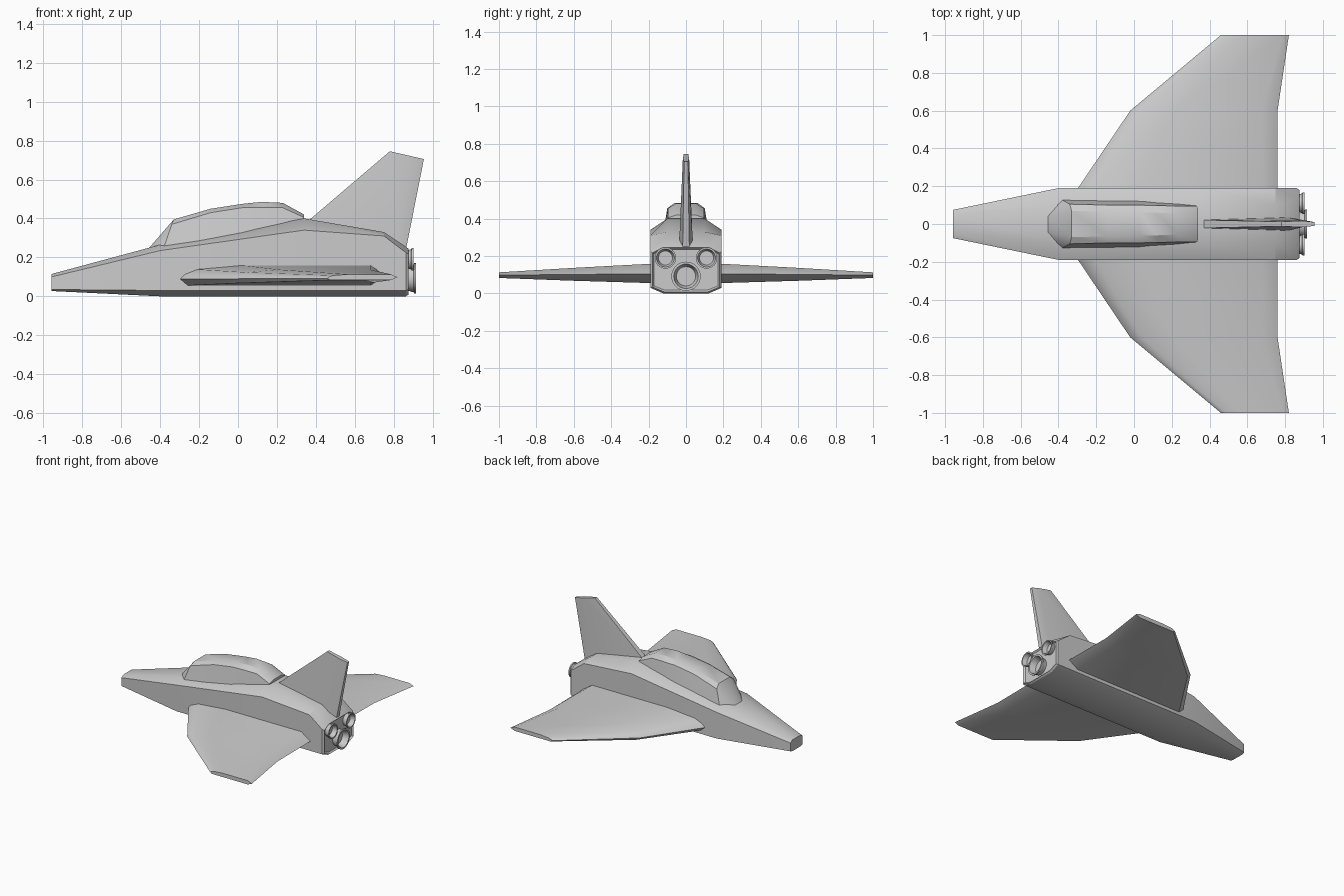
import bpy, bmesh, math
from mathutils import Vector

if "Cube" in bpy.data.objects:
    bpy.data.objects.remove(bpy.data.objects["Cube"])


def finish(name, bm, angle=25):
    bmesh.ops.recalc_face_normals(bm, faces=bm.faces)
    me = bpy.data.meshes.new(name)
    bm.to_mesh(me)
    bm.free()
    ob = bpy.data.objects.new(name, me)
    bpy.context.collection.objects.link(ob)
    bpy.ops.object.select_all(action='DESELECT')
    ob.select_set(True)
    bpy.context.view_layer.objects.active = ob
    bpy.ops.object.shade_smooth_by_angle(angle=math.radians(angle))
    return ob


def loft(rings, cap=True):
    """Skin closed rings of points; returns the bmesh and the last cap."""
    bm = bmesh.new()
    rows = [[bm.verts.new(p) for p in r] for r in rings]
    n = len(rows[0])
    for a, b in zip(rows, rows[1:]):
        for i in range(n):
            j = (i + 1) % n
            bm.faces.new((a[i], a[j], b[j], b[i]))
    end = None
    if cap:
        bm.faces.new(rows[0])
        end = bm.faces.new(rows[-1])
    return bm, end


def mirrored(half):
    """Close a half section (y > 0) into a full symmetric ring."""
    return half + [(x, -y, z) for x, y, z in reversed(half)]


# Fuselage: x, bottom width, side width, top width, then heights
sections = [
    (-0.957, .05, .075, .05, .027, .035, .10, .115),
    (-0.40, .12, .19, .10, 0, .03, .235, .265),
    (0.34, .12, .19, .10, 0, .03, .34, .40),
    (0.75, .12, .19, .10, 0, .03, .31, .33),
    (0.862, .12, .19, .13, 0, .03, .225, .255),
    (0.875, .115, .18, .125, .008, .035, .217, .245),
]
rings = [mirrored([(x, wb, z0), (x, w, z1), (x, w, z2), (x, wt, z3)])
         for x, wb, w, wt, z0, z1, z2, z3 in sections]
bm, tail = loft(rings)
bmesh.ops.recalc_face_normals(bm, faces=bm.faces)
bmesh.ops.inset_region(bm, faces=[tail], thickness=0.01)
bmesh.ops.translate(bm, verts=tail.verts, vec=(-0.012, 0, 0))
finish("fuselage", bm)

# Cockpit canopy: base, shoulder and top points per section
canopy = [
    [(-.40, .12, .23), (-.42, .10, .24), (-.46, .04, .245)],
    [(-.385, .13, .24), (-.34, .105, .37), (-.33, .07, .395)],
    [(-.14, .13, .26), (-.14, .10, .43), (-.14, .065, .45)],
    [(.02, .13, .28), (.02, .10, .455), (.03, .06, .476)],
    [(.12, .12, .30), (.12, .098, .457), (.12, .06, .485)],
    [(.22, .113, .33), (.23, .095, .455), (.23, .055, .48)],
    [(.34, .10, .36), (.34, .095, .405), (.34, .05, .42)],
]
bm, _ = loft([mirrored(s) for s in canopy])
finish("canopy", bm, 30)

# Wings: y, leading x, crease x, trailing x, bottom z, trailing z, top z
stations = [
    (.17, -.31, .68, .76, .055, .105, .16),
    (.60, -.02, .68, .76, .068, .102, .137),
    (1.0, .46, .785, .82, .083, .098, .113),
]
for side, label in ((1, "left"), (-1, "right")):
    rings = []
    for y, lead, crease, trail, zb, zm, zt in stations:
        c = crease - lead
        h = zt - zb
        prof = [(lead, zb + h * .32), (lead + c * .025, zb + h * .55),
                (lead + c * .09, zb + h * .8), (lead + c * .33, zt),
                (crease, zt), (trail, zm), (crease, zb),
                (lead + c * .04, zb)]
        rings.append([(x, side * y, z) for x, z in prof])
    bm, _ = loft(rings)
    finish(label + "_wing", bm, 30)

# Tail fin: leading, crease and trailing points with half thicknesses
fin = [
    [(.34, .022, .37), (.81, .037, .25), (.862, .018, .235)],
    [(.78, .012, .745), (.89, .017, .72), (.955, .010, .705)],
]
bm, _ = loft([mirrored(s) for s in fin])
finish("tail_fin", bm)


# Engine nozzles: hollow flared bells turned around x
def nozzle(name, y, z, r, end):
    prof = [(.855, .80), (.872, .80), (end - .012, .92), (end - .010, 1.0),
            (end, 1.0), (end, .84), (.868, .66)]
    n = 32
    rings = [[(x, y + r * k * math.cos(2 * math.pi * i / n),
               z + r * k * math.sin(2 * math.pi * i / n)) for i in range(n)]
             for x, k in prof]
    bm, _ = loft(rings)
    finish(name, bm, 30)


nozzle("main_nozzle", 0, .092, .078, .915)
for side, label in ((1, "left"), (-1, "right")):
    nozzle(label + "_nozzle", side * .11, .19, .057, .902)
